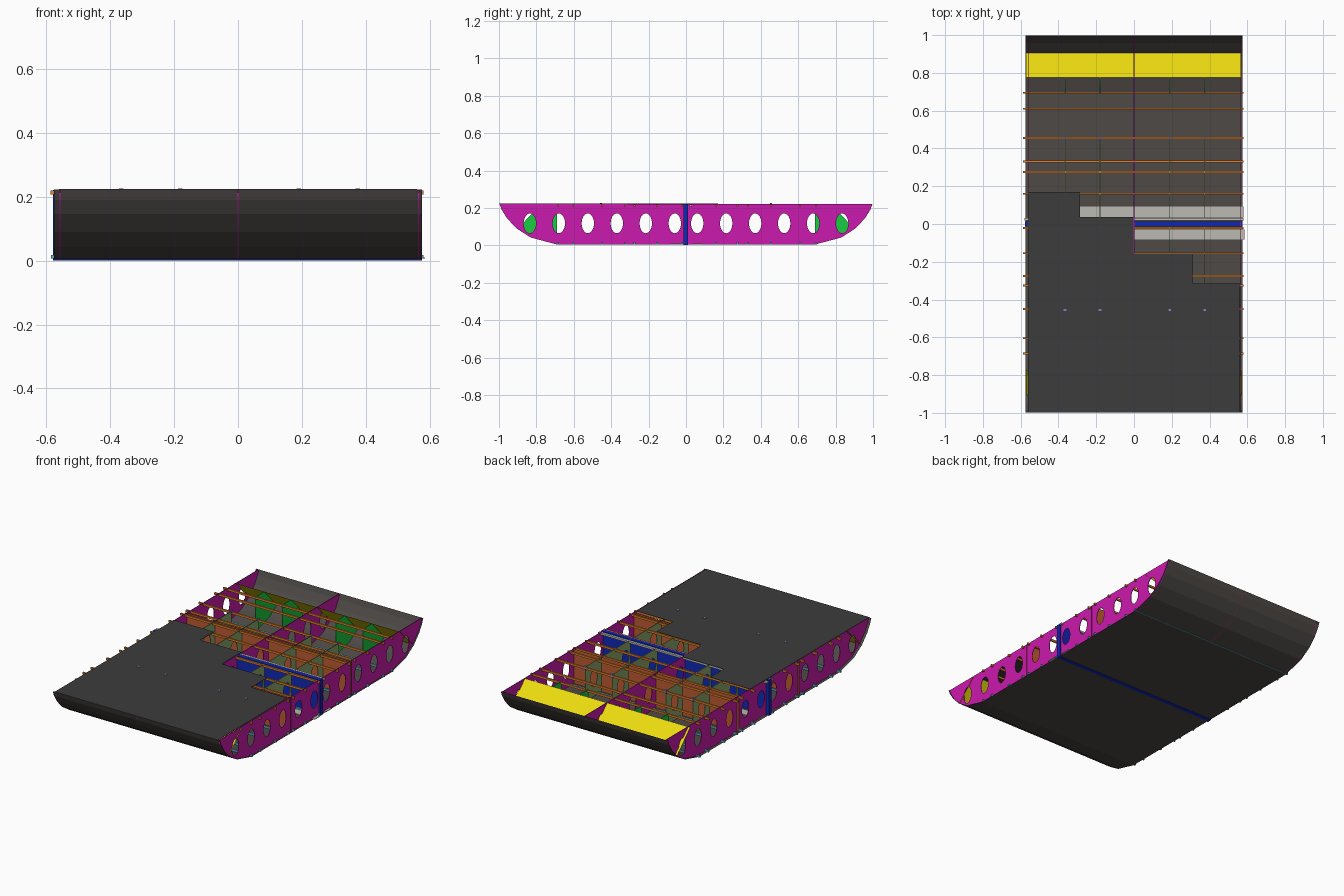
import bpy, math
from mathutils import Matrix

if "Cube" in bpy.data.objects:
    bpy.data.objects.remove(bpy.data.objects["Cube"])

def mat(name, rgb):
    m = bpy.data.materials.new(name)
    m.diffuse_color = (*rgb, 1)
    m.use_nodes = True
    m.node_tree.nodes["Principled BSDF"].inputs["Base Color"].default_value = m.diffuse_color
    return m

MAGENTA = mat("magenta", (0.60, 0.01, 0.42))
BLUE = mat("blue", (0.005, 0.02, 0.45))
ORANGE = mat("orange", (0.75, 0.22, 0.02))
CYAN = mat("cyan", (0.12, 0.45, 0.55))
BROWN = mat("brown", (0.50, 0.10, 0.03))
OLIVE = mat("olive", (0.28, 0.40, 0.15))
GREEN = mat("green", (0.01, 0.60, 0.05))
YELLOW = mat("yellow", (0.85, 0.72, 0.005))
DARK = mat("dark_skin", (0.045, 0.045, 0.045))
SHELL = mat("shell_skin", (0.075, 0.067, 0.062))
PALE = mat("pale_grey", (0.50, 0.49, 0.45))
VIOLET = mat("violet", (0.25, 0.2, 0.6))

def mesh(name, verts, faces, m):
    me = bpy.data.meshes.new(name)
    me.from_pydata(verts, [], faces)
    me.materials.append(m)
    ob = bpy.data.objects.new(name, me)
    bpy.context.collection.objects.link(ob)
    return ob

def box(name, x0, x1, y0, y1, z0, z1, m):
    v = [(x, y, z) for x in (x0, x1) for y in (y0, y1) for z in (z0, z1)]
    f = [(0, 1, 3, 2), (4, 6, 7, 5), (0, 4, 5, 1), (2, 3, 7, 6), (0, 2, 6, 4), (1, 5, 7, 3)]
    return mesh(name, v, f, m)

def sheet(name, x0, x1, yz, m):
    """Sweep a y-z polyline across x as a thin skin."""
    n = len(yz)
    v = [(x, y, z) for x in (x0, x1) for y, z in yz]
    return mesh(name, v, [(i, i + 1, n + i + 1, n + i) for i in range(n - 1)], m)

def plate(name, x, outline, holes, m):
    """Flat y-z plate with elliptical lightening holes, placed at x."""
    cu = bpy.data.curves.new(name, 'CURVE')
    cu.dimensions, cu.fill_mode, cu.extrude = '2D', 'BOTH', 0.0015
    loops = [outline]
    for c in holes:
        loops.append([(c + 0.033 * math.cos(t * math.pi / 12), 0.118 + 0.053 * math.sin(t * math.pi / 12))
                      for t in range(24)])
    for loop in loops:
        sp = cu.splines.new('POLY')
        sp.points.add(len(loop) - 1)
        for p, (a, b) in zip(sp.points, loop):
            p.co = (a, b, 0, 1)
        sp.use_cyclic_u = True
    tmp = bpy.data.objects.new(name + "_curve", cu)
    bpy.context.collection.objects.link(tmp)
    dg = bpy.context.evaluated_depsgraph_get()
    me = bpy.data.meshes.new_from_object(tmp.evaluated_get(dg))
    bpy.data.objects.remove(tmp)
    me.transform(Matrix(((0, 0, 1, x), (1, 0, 0, 0), (0, 1, 0, 0), (0, 0, 0, 1))))
    me.materials.clear()
    me.materials.append(m)
    ob = bpy.data.objects.new(name, me)
    bpy.context.collection.objects.link(ob)

# Shared side profile of one end, from bottom to top
END = [(0.69, 0.005), (0.83, 0.042), (0.905, 0.09), (0.957, 0.145), (0.985, 0.19), (0.997, 0.222)]
HOLES = [s * (0.06 + 0.155 * i) for s in (-1, 1) for i in range(6)]

# Main longitudinal ribs
outline = END + [(-y, z) for y, z in reversed(END)]
for x, n in ((-0.557, "left"), (0, "centre"), (0.565, "right")):
    plate(n + "_rib", x, outline, HOLES, MAGENTA)

# Intermediate ribs: olive middle, solid green ends, small violet pegs
for i, x in enumerate((-0.365, -0.18, 0.19, 0.375)):
    plate(f"middle_rib_{i}", x, [(-0.455, 0.006), (0.455, 0.006), (0.455, 0.22), (-0.455, 0.22)],
          [h for h in HOLES if abs(h) < 0.45], OLIVE)
    for s in (-1, 1):
        plate(f"end_rib_{i}", x, [(s * y, z) for y, z in
              ((0.69, 0.006), (0.83, 0.044), (0.90, 0.09), (0.775, 0.219), (0.69, 0.219))], [], GREEN)
        box(f"peg_{i}", x - 0.007, x + 0.007, s * 0.455 - 0.006, s * 0.455 + 0.006, 0.205, 0.226, VIOLET)

for s in (-1, 1):
    # Curved bottom shell, split at the spar
    sheet("shell", -0.575, 0.575, [(s * 0.012, 0.004)] + [(s * y, z) for y, z in END], SHELL)
    # Slanted end panel and transverse web
    sheet("slanted_panel", -0.572, 0.57, [(s * 0.905, 0.092), (s * 0.775, 0.22)], YELLOW)
    sheet("web", -0.57, 0.572, [(s * 0.295, 0.006), (s * 0.295, 0.22)], BROWN)

# Central spar with its pale flanges and cap strip
box("spar", -0.578, 0.575, -0.013, 0.012, 0.001, 0.221, BLUE)
box("rear_flange", -0.56, 0.58, 0.035, 0.092, 0.006, 0.010, PALE)
box("front_flange", -0.56, 0.585, -0.082, -0.03, 0.006, 0.010, PALE)
box("spar_cap", -0.58, 0.58, 0.018, 0.033, 0.208, 0.219, PALE)

# Stringers across the top and bottom
for i, y in enumerate((-0.685, -0.605, -0.45, -0.325, -0.275, -0.155, -0.022,
                       0.16, 0.275, 0.33, 0.455, 0.61, 0.695)):
    box(f"top_stringer_{i}", -0.587, 0.58, y - 0.005, y + 0.005, 0.207, 0.219, ORANGE)
    box(f"bottom_stringer_{i}", -0.585, 0.58, y - 0.005, y + 0.005, 0.006, 0.017, CYAN)

# Stepped top skin
for i, (x0, x1, y) in enumerate(((-0.56, -0.285, 0.17), (-0.285, -0.003, 0.037),
                                 (-0.003, 0.312, -0.155), (0.312, 0.56, -0.315))):
    box(f"top_skin_{i}", x0, x1, -0.999, y, 0.2205, 0.2235, DARK)
